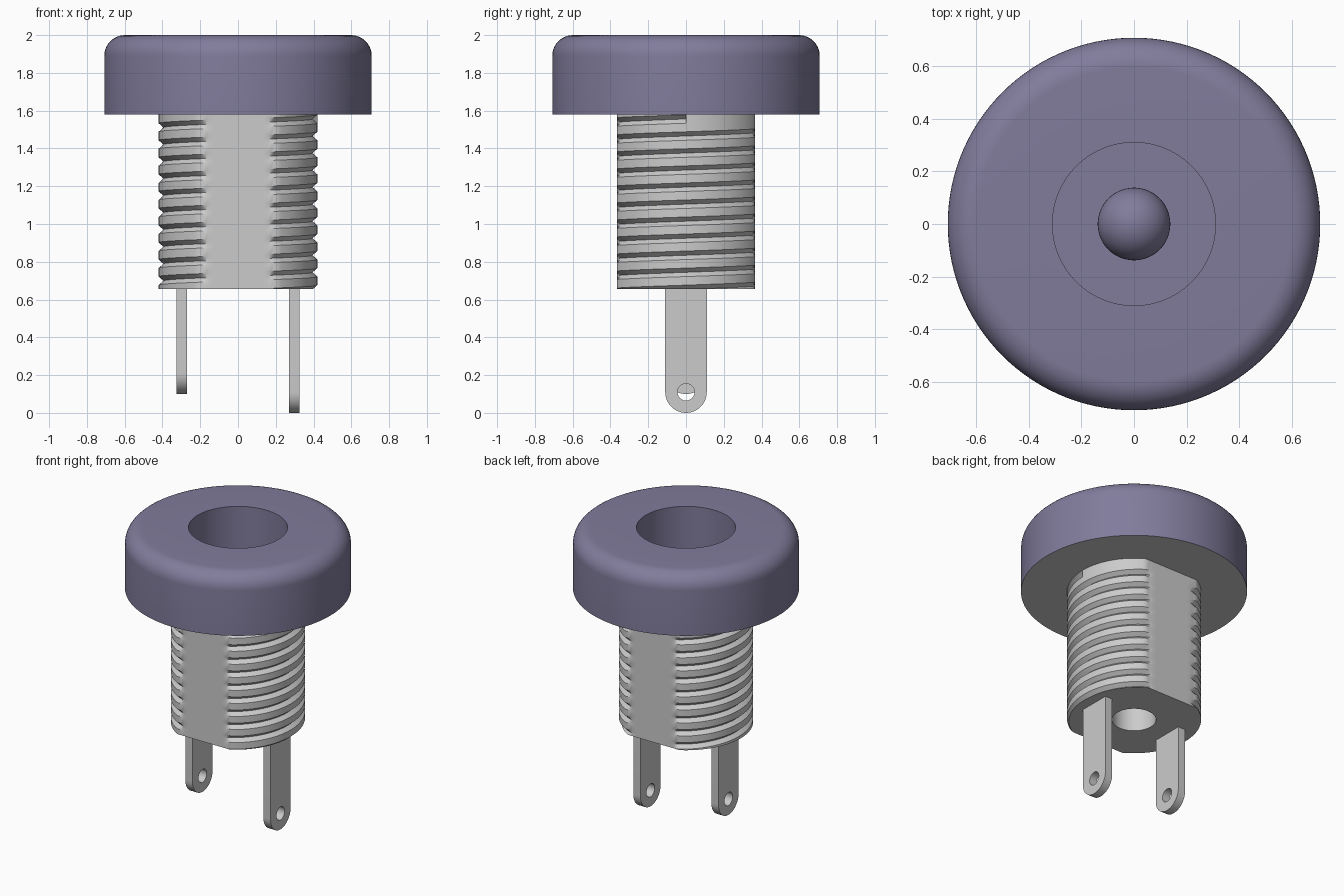
import bpy, bmesh
from math import sin, cos, pi, tau

if "Cube" in bpy.data.objects:
    bpy.data.objects.remove(bpy.data.objects["Cube"])

ZB, ZT = 0.655, 1.58                 # threaded barrel bottom / top
R, FLAT = 0.42, 0.365                # barrel radius, half distance between flats
PITCH, DEPTH, HALF = 0.0902, 0.026, 0.0225
CAP_R, PIN_R, FILLET = 0.708, 0.138, 0.11
N = 120

plastic = bpy.data.materials.new("cap_plastic")
plastic.diffuse_color = (0.22, 0.20, 0.33, 1)
plastic.use_nodes = True
plastic.node_tree.nodes["Principled BSDF"].inputs["Base Color"].default_value = plastic.diffuse_color


def finish(name, bm, mat=None):
    bmesh.ops.remove_doubles(bm, verts=bm.verts, dist=1e-5)
    mesh = bpy.data.meshes.new(name)
    bm.to_mesh(mesh)
    bm.free()
    ob = bpy.data.objects.new(name, mesh)
    bpy.context.collection.objects.link(ob)
    if mat:
        mesh.materials.append(mat)
    bpy.ops.object.select_all(action='DESELECT')
    ob.select_set(True)
    bpy.context.view_layer.objects.active = ob
    bpy.ops.object.shade_smooth_by_angle(angle=0.5)
    return ob


def skin(columns):
    """Join neighbouring columns of points with quads."""
    bm = bmesh.new()
    cols = [[bm.verts.new(p) for p in c] for c in columns]
    for a, b in zip(cols, cols[1:]):
        for i in range(len(a) - 1):
            bm.faces.new((a[i], b[i], b[i + 1], a[i + 1]))
    return bm


def ring_point(r, a, z):
    return (r * cos(a), r * sin(a), z)


# Cap with socket well and round-tipped contact pin, one turned profile
FLOOR, DOME = 0.85, 1.6
profile = [(CAP_R, ZT)]
for i in range(11):
    t = i / 10 * pi / 2
    profile.append((CAP_R - FILLET + FILLET * cos(t), 2 - FILLET + FILLET * sin(t)))
profile += [(0.31, 2), (0.31, FLOOR), (PIN_R, FLOOR)]
for i in range(13):
    t = i / 12 * pi / 2
    profile.append((PIN_R * cos(t), DOME + PIN_R * sin(t)))
angles = [tau * j / N for j in range(N)] + [0.0]
finish("cap_and_socket", skin([[ring_point(r, a, z) for r, z in profile]
                               for a in angles]), plastic)


# Threaded barrel: helical V groove, two flats, bottom bore, flange underside
TURNS = range(-12, 0)


def groove_z(k, a):
    return 1.556 + PITCH * (k + a / tau)


def thread_radius(z, a):
    d = min(abs(z - groove_z(k, a)) for k in TURNS)
    return R - DEPTH * max(0, 1 - d / HALF)


def barrel_column(j):
    a = tau * j / N
    rows = [ZB] + [groove_z(k, a) + o for k in TURNS for o in (-HALF, 0, HALF)] + [ZT]
    pts = [ring_point(r, a, z) for r, z in ((0, 0.82), (PIN_R, 0.82), (PIN_R, ZB))]
    for z in rows:
        z = min(max(z, ZB), ZT)
        x, y, z = ring_point(thread_radius(z, a), a, z)
        pts.append((x, max(-FLAT, min(FLAT, y)), z))
    return pts + [ring_point(CAP_R, a, ZT)]


finish("threaded_barrel", skin([barrel_column(j) for j in range(N + 1)]))


# Solder terminals: round-ended tabs with an eyelet
def terminal(name, x, z_bottom, thick=0.055, half=0.11, eye=0.045):
    bm = bmesh.new()
    zc = z_bottom + half
    outline = [(half * cos(t), zc + half * sin(t))
               for t in (pi + pi * i / 24 for i in range(25))]
    outline += [(half, ZB + 0.01), (-half, ZB + 0.01)]
    hole = [(eye * cos(tau * i / 32), zc + eye * sin(tau * i / 32)) for i in range(32)]
    edges = []
    for loop in (outline, hole):
        vs = [bm.verts.new((x - thick / 2, y, z)) for y, z in loop]
        edges += [bm.edges.new((vs[i - 1], vs[i])) for i in range(len(vs))]
    bmesh.ops.triangle_fill(bm, edges=edges, use_beauty=True)
    out = bmesh.ops.extrude_face_region(bm, geom=bm.faces[:], use_keep_orig=True)
    moved = [v for v in out["geom"] if isinstance(v, bmesh.types.BMVert)]
    bmesh.ops.translate(bm, verts=moved, vec=(thick, 0, 0))
    bmesh.ops.recalc_face_normals(bm, faces=bm.faces[:])
    finish(name, bm)


terminal("short_terminal", -0.298, 0.10)
terminal("long_terminal", 0.298, 0.0)
